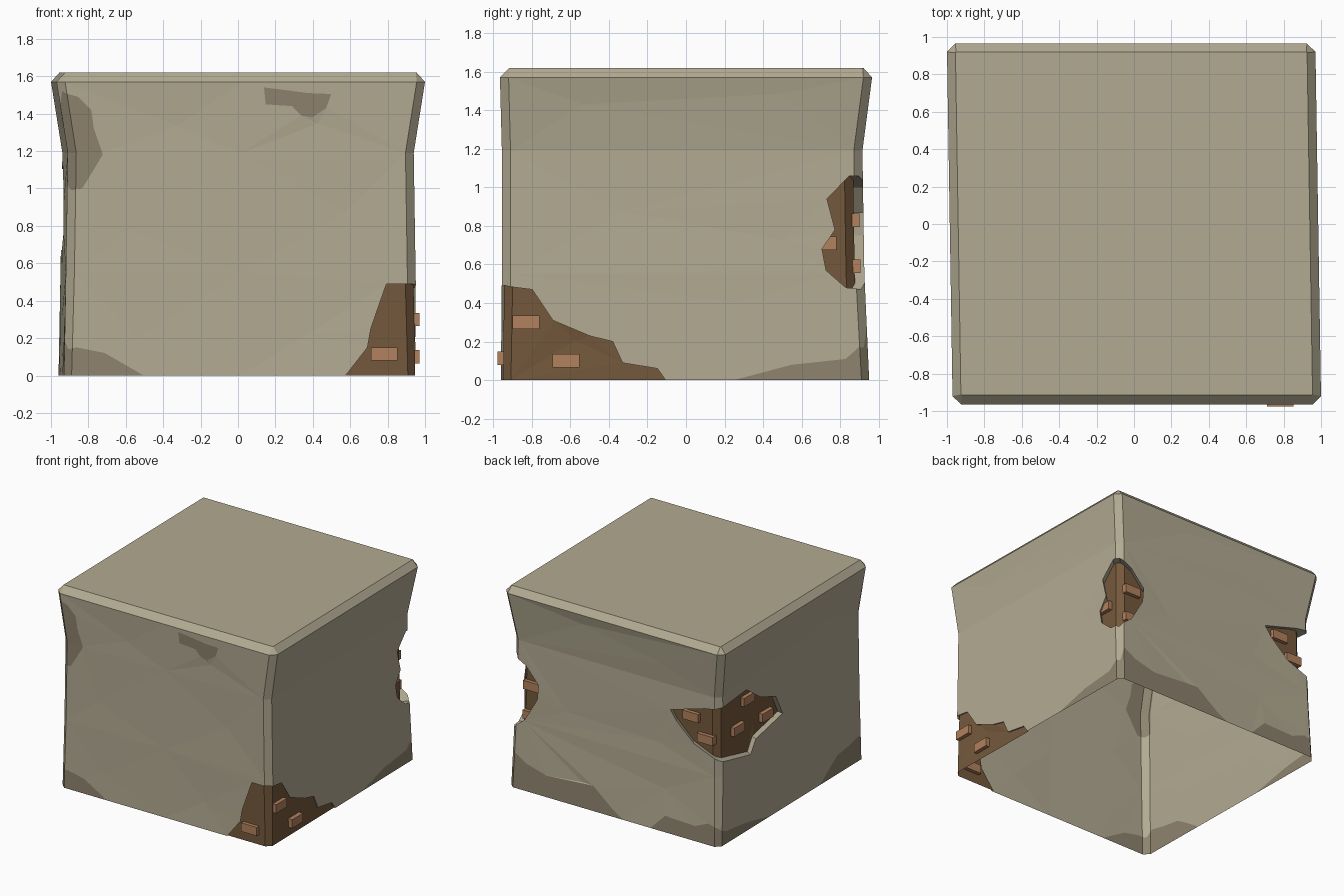
import bpy, bmesh, random
from mathutils import Vector
from mathutils.geometry import delaunay_2d_cdt

if "Cube" in bpy.data.objects:
    bpy.data.objects.remove(bpy.data.objects["Cube"])

random.seed(4)

def mat(name, rgb):
    m = bpy.data.materials.new(name)
    m.diffuse_color = (*rgb, 1)
    m.use_nodes = True
    m.node_tree.nodes["Principled BSDF"].inputs["Base Color"].default_value = m.diffuse_color
    return m

plaster = mat("plaster", (.445, .402, .287))
stain = mat("dark stain", (.270, .227, .156))
inner = mat("exposed brown wall", (.175, .098, .045))
brick = mat("brick", (.445, .220, .109))

# Wall outline by height: z, half width, front y, back y, corner chamfer
LEVELS = [(0, .945, -.96, .95, .04), (.55, .935, -.955, .925, .045),
          (1.19, .925, -.955, .915, .045), (1.57, .985, -.965, .965, .045),
          (1.62, .94, -.915, .92, .004)]
SIDE, C = 1.9, .045
START, END = .95, .95 + 4 * SIDE
FL, FR, BR, BL, FL_END, FRONT_MID = 0, 1.9, 3.8, 5.7, 7.6, .95

def wall_point(u, z, inset=0):
    """Unrolled wall position (distance round the walls, height) to 3D."""
    i = 0
    while i < len(LEVELS) - 2 and z > LEVELS[i + 1][0]:
        i += 1
    lo, hi = LEVELS[i], LEVELS[i + 1]
    f = (z - lo[0]) / (hi[0] - lo[0])
    hx, y0, y1, c = [a + (b - a) * f for a, b in zip(lo[1:], hi[1:])]
    hx, y0, y1 = hx - inset, y0 + inset, y1 - inset
    corners = [((-hx, y0 + c), (-hx + c, y0)), ((hx - c, y0), (hx, y0 + c)),
               ((hx, y1 - c), (hx - c, y1)), ((-hx + c, y1), (-hx, y1 - c))]
    w = (u + C) % (4 * SIDE)
    k = int(w // SIDE) % 4
    r = w % SIDE
    if r < 2 * C:
        a, b, t = corners[k][0], corners[k][1], r / (2 * C)
    else:
        a, b = corners[k][1], corners[(k + 1) % 4][0]
        t = (r - 2 * C) / (SIDE - 2 * C)
    p = Vector(a).lerp(Vector(b), t)
    return Vector((p.x - .016 * p.y, p.y, z))

# Broken plaster: corner, recess depth, outline (offset from corner, height)
HOLES = [
    (FR, .012, [(-.39, 0), (.85, 0), (.81, .06), (.63, .09), (.58, .2), (.46, .23),
                (.27, .31), (.16, .47), (0, .49), (-.16, .49), (-.25, .25), (-.27, .15)]),
    (BR, .05, [(0, .47), (.12, .56), (.23, .75), (.24, .87), (.12, 1.0), (0, 1.06),
               (-.07, 1.06), (-.19, .94), (-.15, .78), (-.22, .68), (-.2, .57), (-.1, .48)]),
    (BL, .05, [(0, .68), (.41, .59), (.48, .69), (.84, .76), (.75, .93), (.55, 1.0),
               (.36, 1.13), (0, 1.1), (-.13, 1.08), (-.45, .99), (-.39, .91), (-.23, .77)]),
]
# Stains on the plaster
STAINS = [
    (FL_END, [(-.06, 1.02), (0, .99), (.08, 1.0), (.13, 1.08), (.19, 1.18), (.16, 1.32),
              (.16, 1.42), (.1, 1.49), (0, 1.52), (-.06, 1.42)]),
    (FRONT_MID, [(.12, 1.54), (.13, 1.45), (.27, 1.44), (.32, 1.39), (.38, 1.38),
                 (.45, 1.43), (.47, 1.505), (.35, 1.51), (.2, 1.53)]),
    (FL_END, [(-.58, 0), (.43, 0), (.22, .12), (.07, .15), (0, .14), (-.06, .2),
              (-.2, .17), (-.35, .15), (-.45, .09)]),
    (BR, [(-.7, 0), (1.04, 0), (.95, .05), (.76, .2), (.34, .17), (.15, .22), (.05, .28),
          (0, .17), (-.05, .17), (-.12, .11), (-.4, .08)]),
    (BL, [(-.62, 0), (.68, 0), (.35, .07), (.1, .1), (0, .14), (-.1, .17), (-.22, .12),
          (-.49, .13)]),
]
holes = [([(c + s, z) for s, z in pts], d) for c, d, pts in HOLES]
stains = [[(c + s, z) for s, z in pts] for c, pts in STAINS]

def inside(p, poly):
    hit = False
    for (x1, y1), (x2, y2) in zip(poly, poly[1:] + poly[:1]):
        if (y1 > p[1]) != (y2 > p[1]) and p[0] < x1 + (p[1] - y1) * (x2 - x1) / (y2 - y1):
            hit = not hit
    return hit

# Unrolled layout: level lines, corner lines, outlines and shallow dents
pts, edges = [], []
cols = [START] + [k * SIDE + e for k in range(1, 5) for e in (-C, C)] + [END]
n = len(cols)
for j, lv in enumerate(LEVELS):
    for i, u in enumerate(cols):
        pts.append(Vector((u, lv[0])))
        if i:
            edges.append((j * n + i - 1, j * n + i))
        if j:
            edges.append((j * n + i - n, j * n + i))
for poly in [h[0] for h in holes] + stains:
    b = len(pts)
    pts += [Vector(p) for p in poly]
    edges += [(b + i, b + (i + 1) % len(poly)) for i in range(len(poly))]
dents_from = len(pts)
for k in range(4):
    for z in (.3, .8, 1.4):
        for t in (.5, 1.35):
            pts.append(Vector((START + (k * SIDE + t + random.uniform(-.2, .2) - START)
                               % (4 * SIDE), z + random.uniform(-.12, .12))))
v2, _, faces, ov, _, _ = delaunay_2d_cdt(pts, edges, [], 0, 1e-5)
dent = [random.uniform(.002, .01) if o and min(o) >= dents_from else 0 for o in ov]

# Plaster shell, open underneath, with recessed broken areas
bm = bmesh.new()
cache = {}

def vert(i, depth):
    if (i, depth) not in cache:
        u, z = v2[i]
        cache[i, depth] = bm.verts.new(wall_point(u, max(z, 0), depth + dent[i]))
    return cache[i, depth]

def add_face(vs, m):
    bm.faces.new(vs).material_index = m

edge_hole, hole_of = {}, []
for f in faces:
    c = sum((v2[i] for i in f), Vector((0, 0))) / len(f)
    depth = next((d for poly, d in holes if inside(c, poly)), 0)
    hole_of.append(depth)
    m = 2 if depth else int(any(inside(c, s) for s in stains))
    add_face([vert(i, depth) for i in f], m)
    for a, b in zip(f, f[1:] + f[:1]):
        edge_hole[a, b] = depth
for (a, b), d in list(edge_hole.items()):
    if d and edge_hole.get((b, a)) == 0:
        add_face([vert(a, 0), vert(b, 0), vert(b, d), vert(a, d)], 0)
# Flat roof
rim = sorted((i for i, p in enumerate(v2) if p.y > 1.619 and p.x < END - .001),
             key=lambda i: v2[i].x)
add_face([vert(i, 0) for i in rim], 0)
bmesh.ops.remove_doubles(bm, verts=bm.verts, dist=1e-4)

def finish(bm, name, mats):
    me = bpy.data.meshes.new(name)
    bm.to_mesh(me)
    bm.free()
    for m in mats:
        me.materials.append(m)
    bpy.context.collection.objects.link(bpy.data.objects.new(name, me))

finish(bm, "plaster_walls", [plaster, stain, inner])

# Loose bricks showing in the broken areas: corner, recess, positions
BRICKS = [(FR, .012, [(-.17, .115), (.12, .30), (.33, .10)]),
          (BR, .05, [(-.17, .71), (.11, .83), (.11, .59)]),
          (BL, .05, [(-.24, .97), (-.1, .82), (.26, .83), (.66, .80), (.4, 1.02)])]
bm = bmesh.new()
for corner, depth, spots in BRICKS:
    for s, z in spots:
        u = corner + s
        along_x = int(u // SIDE) % 2 == 0
        size = (.14, .06, .07) if along_x else (.06, .14, .07)
        p = wall_point(u, z, depth)
        for v in bmesh.ops.create_cube(bm, size=1)["verts"]:
            v.co = Vector(a * b for a, b in zip(v.co, size)) + p
finish(bm, "bricks", [brick])
